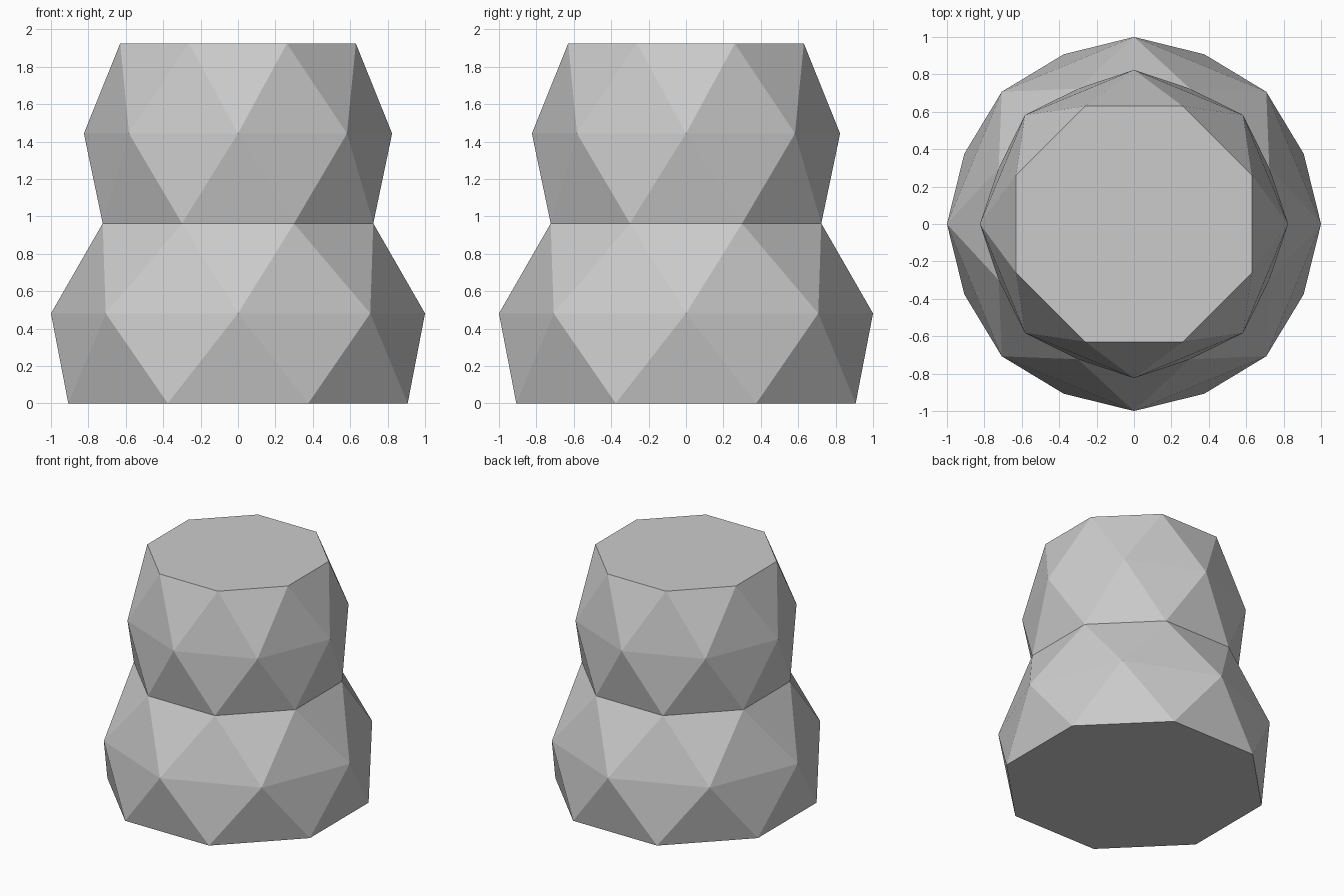
import bpy, bmesh
from math import sin, cos, pi

if "Cube" in bpy.data.objects:
    bpy.data.objects.remove(bpy.data.objects["Cube"])

SIDES = 8
STEP = 0.481
# Ring radii from bottom to top; every other ring is turned half a side
RADII = [0.982, 1.0, 0.783, 0.824, 0.682]

bm = bmesh.new()


def ring(level, radius):
    turn = 0.5 if level % 2 == 0 else 0.0
    angles = [2 * pi * (i + turn) / SIDES for i in range(SIDES)]
    return [bm.verts.new((radius * cos(a), radius * sin(a), level * STEP)) for a in angles]


rings = [ring(level, r) for level, r in enumerate(RADII)]

# Bands of alternating triangles between neighbouring rings
for level in range(len(rings) - 1):
    lower, upper = rings[level], rings[level + 1]
    turned, straight = (lower, upper) if level % 2 == 0 else (upper, lower)
    for i in range(SIDES):
        j = (i + 1) % SIDES
        bm.faces.new((straight[i], straight[j], turned[i]))
        bm.faces.new((turned[i], turned[j], straight[j]))

# Flat bottom and top
bm.faces.new(rings[0])
bm.faces.new(rings[-1])
bmesh.ops.recalc_face_normals(bm, faces=bm.faces[:])

# Faceted two-tier body
mesh = bpy.data.meshes.new("faceted_body")
bm.to_mesh(mesh)
bm.free()
body = bpy.data.objects.new("faceted_body", mesh)
bpy.context.collection.objects.link(body)
